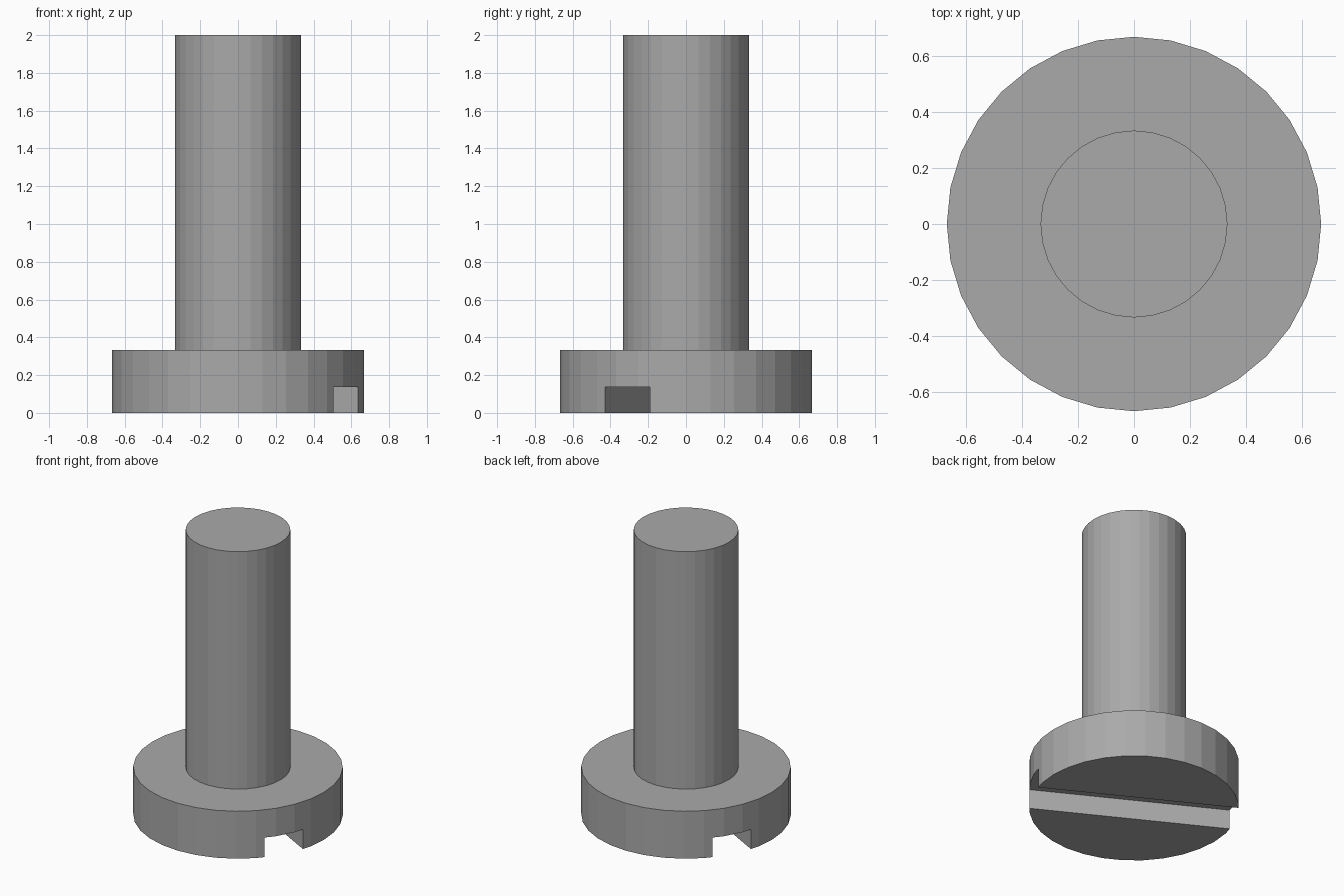
import bpy, bmesh, math
from mathutils import Vector, Matrix

if "Cube" in bpy.data.objects:
    bpy.data.objects.remove(bpy.data.objects["Cube"])

SIDES = 32
HEAD_R, SHAFT_R = 0.667, 0.333
HEAD_H, TOTAL_H = 0.333, 2.0
SLOT_W, SLOT_D, SLOT_ANGLE = 0.272, 0.137, math.radians(-28.4)

grey = bpy.data.materials.new("steel grey")
grey.diffuse_color = (0.4, 0.4, 0.4, 1)
grey.use_nodes = True
grey.node_tree.nodes["Principled BSDF"].inputs["Base Color"].default_value = grey.diffuse_color


def add_object(name, bm):
    bmesh.ops.recalc_face_normals(bm, faces=bm.faces)
    mesh = bpy.data.meshes.new(name)
    bm.to_mesh(mesh)
    bm.free()
    mesh.materials.append(grey)
    obj = bpy.data.objects.new(name, mesh)
    bpy.context.collection.objects.link(obj)
    return obj


# Screw body: rings of the stepped profile joined into one closed solid
bm = bmesh.new()
rings = []
for r, z in [(HEAD_R, 0), (HEAD_R, HEAD_H), (SHAFT_R, HEAD_H), (SHAFT_R, TOTAL_H)]:
    rings.append([bm.verts.new((r * math.cos(a), r * math.sin(a), z))
                  for a in (2 * math.pi * i / SIDES for i in range(SIDES))])
for low, high in zip(rings, rings[1:]):
    for i in range(SIDES):
        j = (i + 1) % SIDES
        bm.faces.new((low[i], low[j], high[j], high[i]))
bm.faces.new(rings[0][::-1])
bm.faces.new(rings[-1])
screw = add_object("screw", bm)

# Slot cutter: long box across the underside of the head
bm = bmesh.new()
bmesh.ops.create_cube(bm, size=1)
bmesh.ops.scale(bm, vec=Vector((2, SLOT_W, 2 * SLOT_D)), verts=bm.verts)
bmesh.ops.rotate(bm, cent=(0, 0, 0), verts=bm.verts,
                 matrix=Matrix.Rotation(SLOT_ANGLE, 3, 'Z'))
cutter = add_object("slot_cutter", bm)
cutter.hide_render = True

# Cut the driver slot and drop the cutter
mod = screw.modifiers.new("slot", 'BOOLEAN')
mod.operation = 'DIFFERENCE'
mod.solver = 'EXACT'
mod.object = cutter
bpy.context.view_layer.objects.active = screw
screw.select_set(True)
bpy.ops.object.modifier_apply(modifier=mod.name)
bpy.data.objects.remove(cutter)
